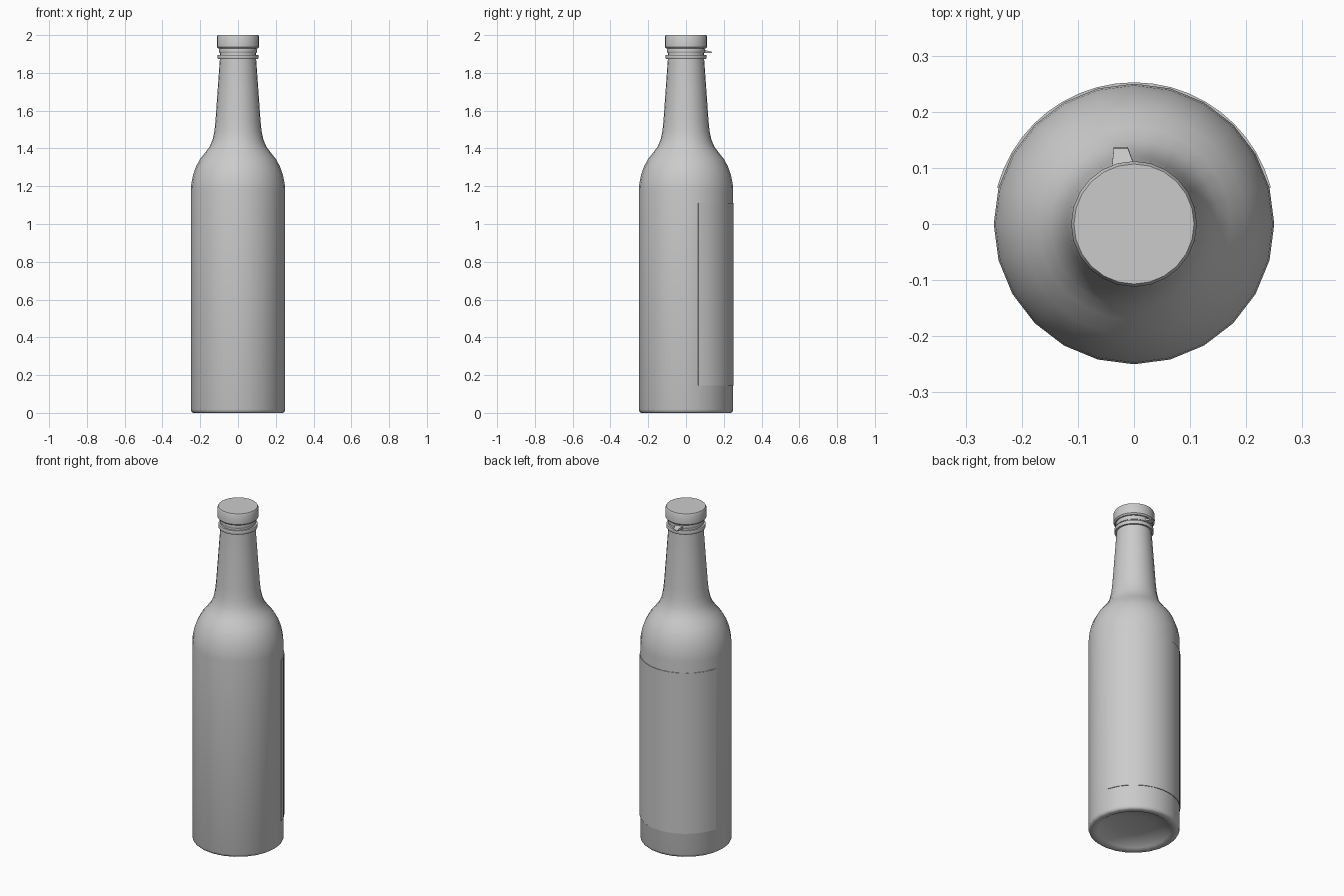
import bpy, bmesh, math

old = bpy.data.objects.get("Cube")
if old:
    bpy.data.objects.remove(old, do_unlink=True)

# One plain grey for everything
grey = bpy.data.materials.new("plain_grey")
grey.use_nodes = True
COLOUR = (0.6, 0.6, 0.6, 1)
grey.diffuse_color = COLOUR
grey.node_tree.nodes["Principled BSDF"].inputs["Base Color"].default_value = COLOUR


def finish(name, bm, angle=40):
    bmesh.ops.recalc_face_normals(bm, faces=bm.faces)
    mesh = bpy.data.meshes.new(name)
    bm.to_mesh(mesh)
    bm.free()
    mesh.materials.append(grey)
    ob = bpy.data.objects.new(name, mesh)
    bpy.context.collection.objects.link(ob)
    bpy.ops.object.select_all(action="DESELECT")
    ob.select_set(True)
    bpy.context.view_layer.objects.active = ob
    bpy.ops.object.shade_smooth_by_angle(angle=math.radians(angle))
    return ob


def lathe(name, profile, sides=24):
    """Spin (radius, height) points about z; radius 0 closes to a point."""
    bm = bmesh.new()
    rings = []
    for r, z in profile:
        if r == 0:
            rings.append([bm.verts.new((0, 0, z))] * sides)
            continue
        rings.append([bm.verts.new((r * math.cos(math.tau * i / sides),
                                    r * math.sin(math.tau * i / sides), z))
                      for i in range(sides)])
    for a, b in zip(rings, rings[1:]):
        for i in range(sides):
            j = (i + 1) % sides
            quad = list(dict.fromkeys((a[i], a[j], b[j], b[i])))
            bm.faces.new(quad)
    return finish(name, bm)


# Glass body: hollowed base, straight wall, rounded shoulder, tapering neck
lathe("bottle_body", [
    (0, 0.045), (0.10, 0.04), (0.16, 0.028), (0.20, 0.008), (0.212, 0.0),
    (0.238, 0.0), (0.246, 0.006), (0.25, 0.018), (0.25, 1.18),
    (0.247, 1.215), (0.238, 1.26), (0.222, 1.305), (0.20, 1.345),
    (0.172, 1.38), (0.15, 1.41), (0.135, 1.445), (0.125, 1.49),
    (0.119, 1.55), (0.107, 1.72), (0.096, 1.875), (0.094, 1.94), (0, 1.94)])

# Neck bead, the loose band above it, and the cap
lathe("neck_bead", [
    (0.09, 1.874), (0.106, 1.874), (0.108, 1.878), (0.108, 1.892),
    (0.106, 1.896), (0.09, 1.896)])
lathe("seal_band", [
    (0.09, 1.906), (0.098, 1.906), (0.100, 1.910), (0.100, 1.926),
    (0.098, 1.930), (0.09, 1.930)])
lathe("cap", [
    (0, 1.93), (0.105, 1.93), (0.112, 1.938), (0.112, 1.99),
    (0.107, 2.0), (0, 2.0)])

# Tapered pull tab on the back of the seal band
bm = bmesh.new()
root = [bm.verts.new(p) for p in ((-0.041, 0.085, 1.905), (0.008, 0.085, 1.905),
                                  (0.008, 0.085, 1.925), (-0.041, 0.085, 1.925))]
tip = [bm.verts.new(p) for p in ((-0.036, 0.137, 1.906), (-0.011, 0.137, 1.906),
                                 (-0.011, 0.135, 1.912), (-0.036, 0.135, 1.912))]
bm.faces.new(root)
bm.faces.new(tip)
for i in range(4):
    j = (i + 1) % 4
    bm.faces.new((root[i], root[j], tip[j], tip[i]))
finish("pull_tab", bm, 20)

# Thin curved label wrapped round the back
bm = bmesh.new()
START, END, STEPS = 15, 165, 20
columns = []
for i in range(STEPS + 1):
    a = math.radians(START + (END - START) * i / STEPS)
    columns.append([bm.verts.new((r * math.cos(a), r * math.sin(a), z))
                    for r, z in ((0.247, 0.145), (0.2525, 0.145),
                                 (0.2525, 1.11), (0.247, 1.11))])
for a, b in zip(columns, columns[1:]):
    for k in range(4):
        m = (k + 1) % 4
        bm.faces.new((a[k], a[m], b[m], b[k]))
bm.faces.new(columns[0])
bm.faces.new(columns[-1])
finish("back_label", bm)
